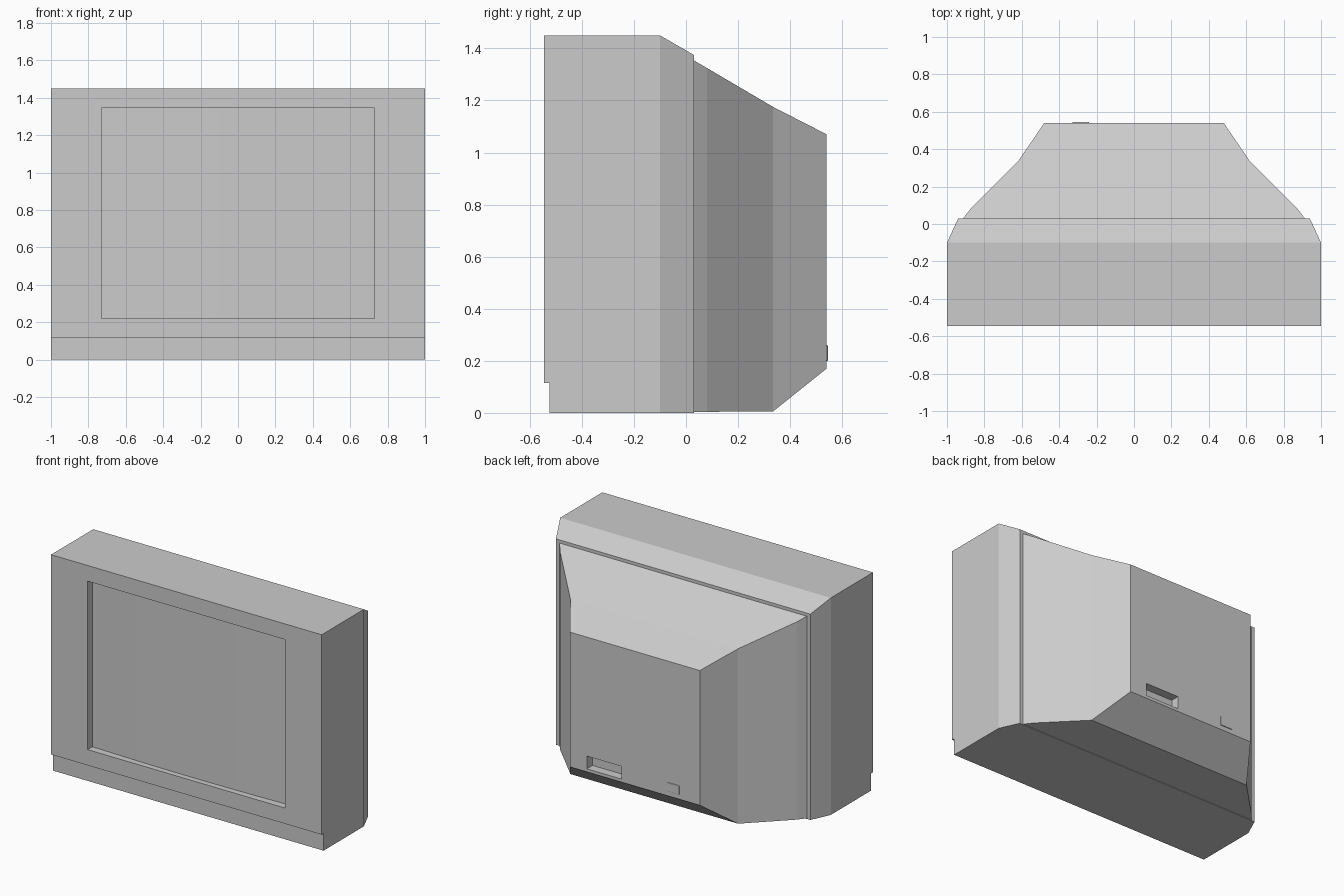
import bpy, bmesh, math

if "Cube" in bpy.data.objects:
    bpy.data.objects.remove(bpy.data.objects["Cube"])


def finish(name, bm):
    bmesh.ops.remove_doubles(bm, verts=bm.verts, dist=1e-5)
    bmesh.ops.dissolve_degenerate(bm, edges=bm.edges, dist=1e-5)
    bmesh.ops.recalc_face_normals(bm, faces=bm.faces)
    mesh = bpy.data.meshes.new(name)
    bm.to_mesh(mesh)
    bm.free()
    ob = bpy.data.objects.new(name, mesh)
    bpy.context.collection.objects.link(ob)
    return ob


def loft(name, rings, cap_start=True):
    """Skin rectangular sections given as (y, x0, x1, z0, z1)."""
    bm = bmesh.new()
    loops = [[bm.verts.new(p) for p in ((a, y, c), (b, y, c), (b, y, d), (a, y, d))]
             for y, a, b, c, d in rings]
    for r, s in zip(loops, loops[1:]):
        for i in range(4):
            j = (i + 1) % 4
            bm.faces.new((r[i], r[j], s[j], s[i]))
    if cap_start:
        bm.faces.new(loops[0])
    bm.faces.new(loops[-1])
    return finish(name, bm)


def sym(y, w, z0, z1):
    return (y, -w, w, z0, z1)


# Front cabinet: screen opening, bezel, stepped lower strip, tapered rear rim
loft("front_cabinet", [
    sym(-0.493, 0.73, 0.22, 1.345),
    sym(-0.545, 0.73, 0.22, 1.345),
    sym(-0.545, 1.0, 0.115, 1.45),
    sym(-0.525, 1.0, 0.115, 1.45),
    sym(-0.525, 1.0, 0.0, 1.45),
    sym(-0.10, 1.0, 0.0, 1.45),
    sym(0.03, 0.94, 0.0, 1.375),
], cap_start=False)

# Rear housing tapering to the back panel, with a connector recess
loft("rear_housing", [
    sym(0.028, 0.915, 0.004, 1.355),
    sym(0.08, 0.875, 0.004, 1.325),
    sym(0.335, 0.62, 0.006, 1.175),
    sym(0.54, 0.48, 0.17, 1.07),
    (0.54, 0.10, 0.355, 0.19, 0.275),
    (0.48, 0.10, 0.355, 0.19, 0.275),
])

# Gently bowed picture tube face
bm = bmesh.new()
cols = []
for i in range(17):
    x = -0.73 + 1.46 * i / 16
    y = -0.508 + 0.014 * (x / 0.73) ** 2
    cols.append([bm.verts.new((x, y, z)) for z in (0.22, 1.345)])
for a, b in zip(cols, cols[1:]):
    bm.faces.new((a[0], b[0], b[1], a[1]))
screen = finish("screen", bm)
# A single open sheet: make it face the viewer
if screen.data.polygons[0].normal.y > 0:
    screen.data.flip_normals()
for p in screen.data.polygons:
    p.use_smooth = True

# Small raised socket plate on the back
plate = loft("socket_plate", [
    (0.53, -0.33, -0.24, 0.20, 0.26),
    (0.545, -0.33, -0.24, 0.20, 0.26),
])
bev = plate.modifiers.new("rounded_edges", "BEVEL")
bev.width = 0.003
bev.segments = 2
